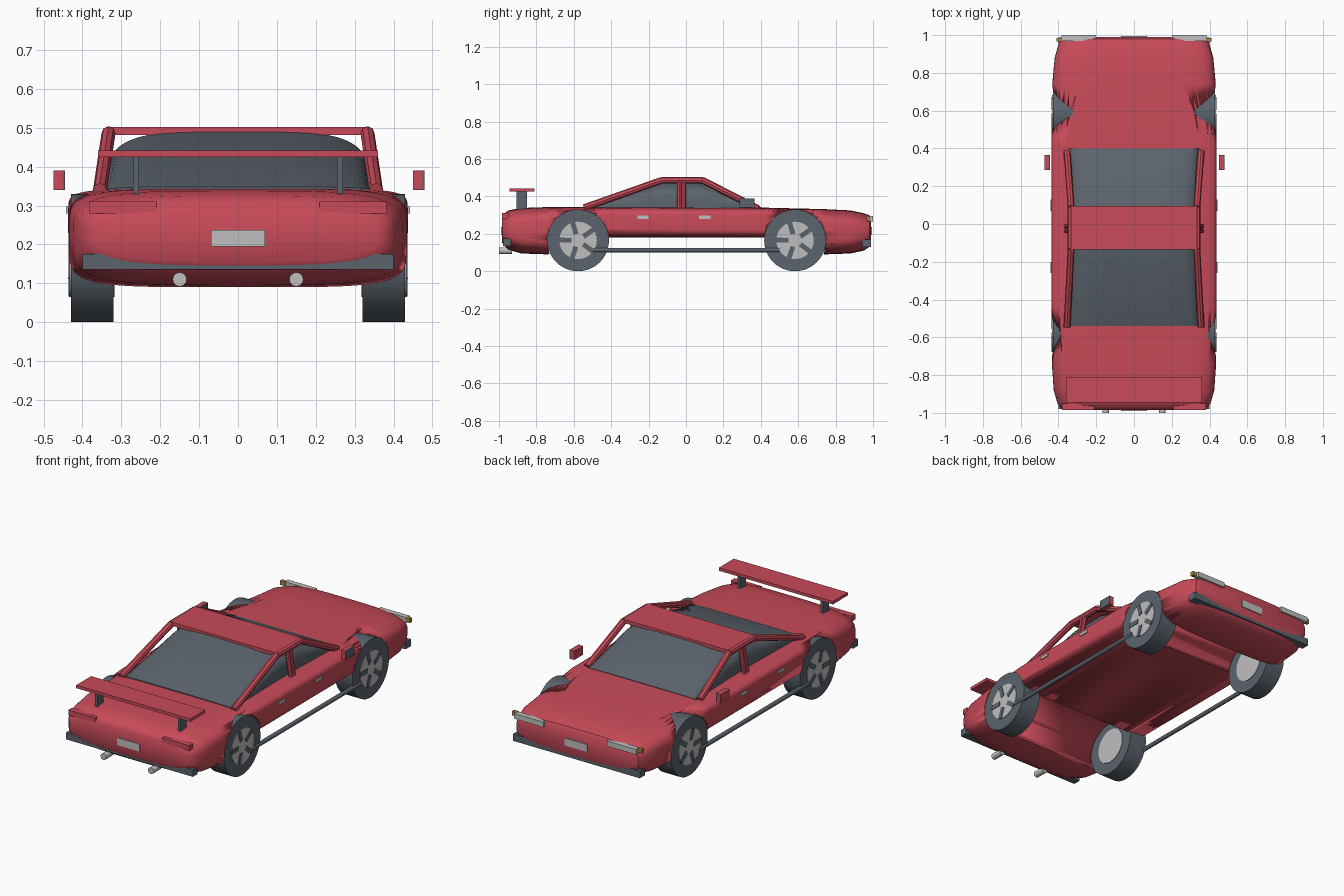
import bpy
import math
from mathutils import Vector

if "Cube" in bpy.data.objects:
    bpy.data.objects.remove(bpy.data.objects["Cube"], do_unlink=True)


def material(name, rgb):
    m = bpy.data.materials.new(name)
    m.use_nodes = True
    m.diffuse_color = (*rgb, 1)
    m.node_tree.nodes["Principled BSDF"].inputs["Base Color"].default_value = (*rgb, 1)
    return m


RED = material("red paint", (0.58, 0.07, 0.1))
GREY = material("dark grey", (0.105, 0.125, 0.15))
SILVER = material("light grey", (0.52, 0.52, 0.52))
GOLD = material("amber", (0.42, 0.25, 0.05))


def finish(obj, name, mat, smooth=False):
    obj.name = name
    obj.data.materials.append(mat)
    if smooth:
        bpy.ops.object.select_all(action="DESELECT")
        obj.select_set(True)
        bpy.context.view_layer.objects.active = obj
        bpy.ops.object.shade_smooth_by_angle(angle=math.radians(35))
    return obj


def box(name, mat, x, y, z):
    """Box from three (low, high) ranges."""
    verts = [(a, b, c) for a in x for b in y for c in z]
    faces = [(0, 1, 3, 2), (4, 6, 7, 5), (0, 4, 5, 1), (2, 3, 7, 6), (0, 2, 6, 4), (1, 5, 7, 3)]
    mesh = bpy.data.meshes.new(name)
    mesh.from_pydata(verts, [], faces)
    obj = bpy.data.objects.new(name, mesh)
    bpy.context.collection.objects.link(obj)
    return finish(obj, name, mat)


def pair(name, mat, x, y, z):
    """Box and its mirror image across x."""
    box("left_" + name, mat, x, y, z)
    box("right_" + name, mat, (-x[1], -x[0]), y, z)


def rod(name, mat, start, end, radius, sides=24):
    a, b = Vector(start), Vector(end)
    bpy.ops.mesh.primitive_cylinder_add(vertices=sides, radius=radius, depth=(b - a).length,
                                        location=(a + b) / 2)
    obj = bpy.context.object
    obj.rotation_euler = (b - a).to_track_quat("Z", "Y").to_euler()
    return finish(obj, name, mat, sides > 8)


def loft(name, mat, stations, centre=None, count=64):
    """Rounded-box sections (y, half width, bottom, top, squareness) joined along y."""
    verts, faces = [], []
    for y, w, low, high, n in stations:
        mid = (low + high) / 2 if centre is None else centre
        for i in range(count):
            t = 2 * math.pi * i / count
            c, s = math.cos(t), math.sin(t)
            px = math.copysign(abs(c) ** (2 / n), c) * w
            pz = math.copysign(abs(s) ** (2 / n), s)
            verts.append((px, y, mid + pz * (high - mid if s > 0 else mid - low)))
    for k in range(len(stations) - 1):
        for i in range(count):
            j = (i + 1) % count
            a, b = k * count, (k + 1) * count
            faces.append((a + i, a + j, b + j, b + i))
    faces.append(tuple(reversed(range(count))))
    last = (len(stations) - 1) * count
    faces.append(tuple(range(last, last + count)))
    mesh = bpy.data.meshes.new(name)
    mesh.from_pydata(verts, [], [tuple(reversed(f)) for f in faces])
    obj = bpy.data.objects.new(name, mesh)
    bpy.context.collection.objects.link(obj)
    return finish(obj, name, mat, True)


def cut(target, cutter):
    mod = target.modifiers.new("cut", "BOOLEAN")
    mod.operation, mod.solver, mod.object = "DIFFERENCE", "EXACT", cutter
    bpy.context.view_layer.objects.active = target
    bpy.ops.object.modifier_apply(modifier=mod.name)
    bpy.data.objects.remove(cutter, do_unlink=True)


# Body shell
body = loft("body", RED, [
    (-0.985, 0.36, 0.155, 0.29, 3.2),
    (-0.975, 0.385, 0.14, 0.305, 3.4),
    (-0.95, 0.405, 0.115, 0.325, 3.6),
    (-0.88, 0.425, 0.095, 0.338, 4),
    (-0.74, 0.435, 0.09, 0.343, 5),
    (-0.44, 0.437, 0.18, 0.343, 7),
    (0.42, 0.437, 0.18, 0.34, 7),
    (0.74, 0.433, 0.09, 0.332, 4),
    (0.88, 0.42, 0.095, 0.325, 4),
    (0.95, 0.4, 0.11, 0.31, 3.6),
    (0.98, 0.385, 0.13, 0.3, 3.4),
    (0.99, 0.36, 0.15, 0.285, 3.2),
])

# Wheel arches and the hollow between each pair of wheels
WHEEL_Z, RADIUS = 0.165, 0.165
AXLES = {"rear": -0.577, "front": 0.583}
for y in AXLES.values():
    cut(body, rod("hollow_cutter", RED, (-0.6, y, 0.14), (0.6, y, 0.14), 0.16, 48))
    for s in (-1, 1):
        cut(body, rod("arch_cutter", RED, (s * 0.31, y, WHEEL_Z), (s * 0.6, y, WHEEL_Z), 0.166, 48))

# Wheels
for end, y in AXLES.items():
    for side, s in (("left", 1), ("right", -1)):
        tag = f"{end}_{side}_"
        rod(tag + "tyre", GREY, (s * 0.32, y, WHEEL_Z), (s * 0.43, y, WHEEL_Z), RADIUS, 48)
        rod(tag + "rim", SILVER, (s * 0.317, y, WHEEL_Z), (s * 0.433, y, WHEEL_Z), 0.1, 40)
        for k in range(5):
            spoke = box(f"{tag}rim_slot_{k + 1}", GREY, (-0.003, 0.003), (-0.013, 0.013), (0.035, 0.1))
            spoke.location = (s * 0.433, y, WHEEL_Z)
            spoke.rotation_euler.x = 2 * math.pi * k / 5 + 0.3

# Cabin glass
loft("cabin_glass", GREY, [
    (-0.54, 0.345, 0.27, 0.348, 4),
    (-0.13, 0.335, 0.27, 0.491, 4),
    (0.09, 0.335, 0.27, 0.491, 4),
    (0.4, 0.345, 0.27, 0.343, 4),
], centre=0.335)

# Roof panel and pillars
box("roof", RED, (-0.335, 0.335), (-0.135, 0.095), (0.482, 0.502))
for side, s in (("left", 1), ("right", -1)):
    top_rear, top_front = (s * 0.333, -0.13, 0.486), (s * 0.333, 0.09, 0.486)
    rod(side + "_rear_pillar", RED, (s * 0.355, -0.545, 0.34), top_rear, 0.018, 8)
    rod(side + "_front_pillar", RED, (s * 0.355, 0.385, 0.335), top_front, 0.018, 8)
    rod(side + "_roof_rail", RED, top_rear, top_front, 0.018, 8)
    for k, y in enumerate((-0.036, -0.012)):
        rod(f"{side}_centre_pillar_{k + 1}", RED, (s * 0.36, y, 0.33), (s * 0.335, y, 0.485), 0.012, 8)

# Rear wing
box("wing", RED, (-0.36, 0.36), (-0.945, -0.81), (0.425, 0.442))
pair("wing_post", GREY, (0.255, 0.27), (-0.905, -0.85), (0.33, 0.426))

# Door mirrors
pair("mirror", RED, (0.45, 0.475), (0.285, 0.365), (0.34, 0.39))
for s in (-1, 1):
    x = s * 0.4625 + 0.0125
    box("left_mirror_glass" if s > 0 else "right_mirror_glass", GREY,
        (x, x + 0.005), (0.285, 0.365), (0.34, 0.39))

# Bumpers and number plates
box("rear_bumper", GREY, (-0.4, 0.4), (-0.979, -0.935), (0.135, 0.175))
box("front_bumper", GREY, (-0.4, 0.4), (0.94, 0.988), (0.13, 0.17))
box("rear_plate", SILVER, (-0.07, 0.07), (-0.99, -0.983), (0.195, 0.237))
box("front_plate", SILVER, (-0.07, 0.07), (0.988, 0.995), (0.195, 0.237))

# Lamps
pair("headlamp", SILVER, (0.2, 0.385), (0.97, 1.0), (0.265, 0.295))
pair("turn_lamp", GOLD, (0.38, 0.41), (0.965, 0.985), (0.272, 0.296))
pair("tail_lamp", RED, (0.21, 0.382), (-0.985, -0.95), (0.28, 0.31))

# Exhausts, side rails and door handles
for side, s in (("left", 1), ("right", -1)):
    rod(side + "_exhaust", SILVER, (s * 0.15, -1.0, 0.11), (s * 0.15, -0.93, 0.11), 0.018)
    rod(side + "_side_rail", GREY, (s * 0.425, -0.5, 0.113), (s * 0.425, 0.5, 0.113), 0.012, 12)
pair("rear_handle", SILVER, (0.43, 0.442), (-0.26, -0.2), (0.28, 0.297))
pair("front_handle", SILVER, (0.43, 0.442), (0.07, 0.13), (0.28, 0.297))
